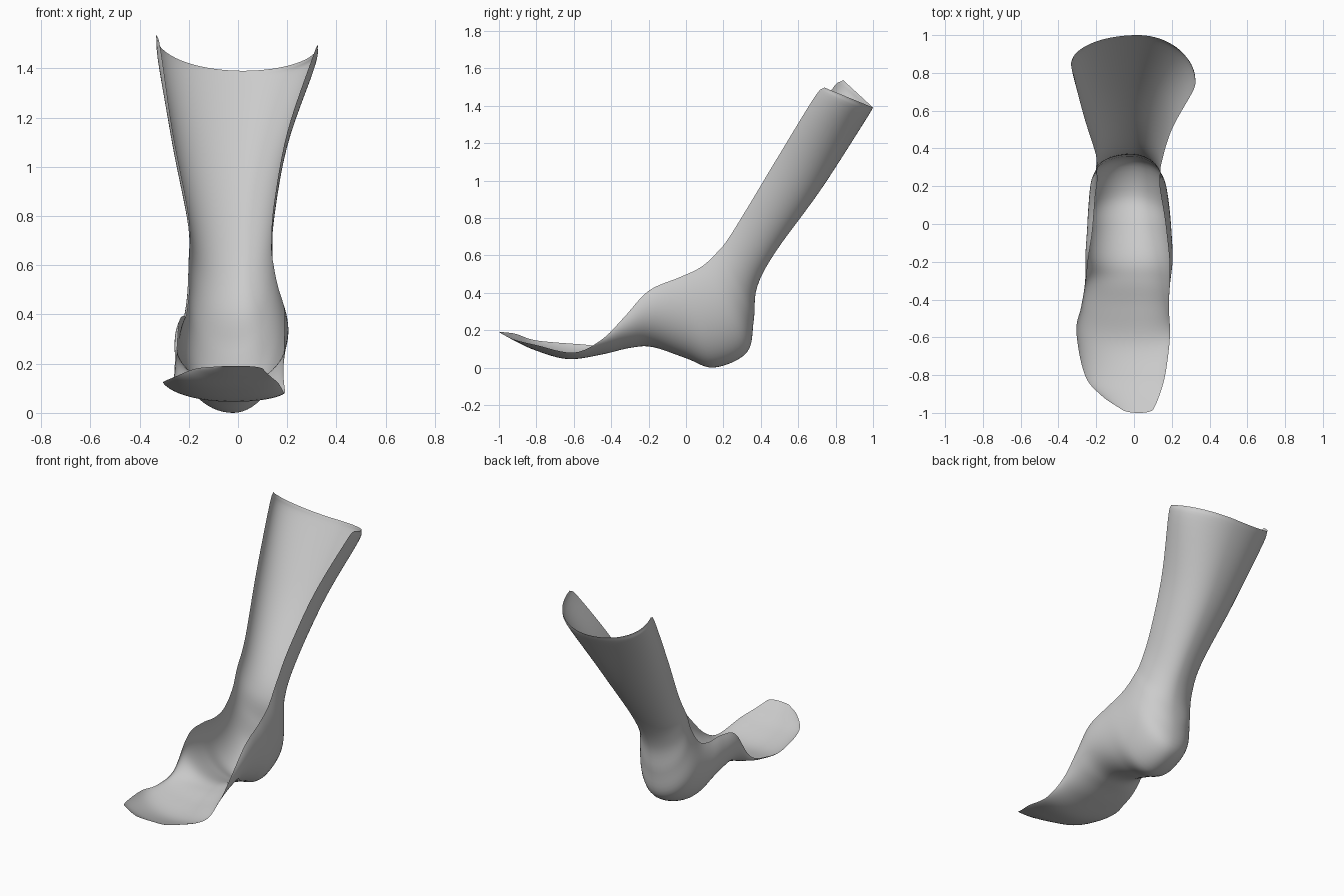
import bpy
import math
from mathutils import Vector

default_cube = bpy.data.objects.get("Cube")
if default_cube:
    bpy.data.objects.remove(default_cube, do_unlink=True)

STEPS_PER_SPAN = 6      # rows between two neighbouring stations
COLUMNS = 44            # faces across the shell

# Matching stations from toe tip, under the sole, round the heel, up the calf.
# The last spine value is how far each side wraps round, in degrees.
spine = [
    (.03, -1, .19, 70), (0, -.92, .145, 70), (-.02, -.8, .09, 70),
    (-.02, -.63, .045, 75), (-.02, -.45, .07, 85), (-.02, -.3, .105, 100),
    (-.02, -.18, .11, 112), (-.02, 0, .05, 118), (-.02, .15, 0, 120),
    (-.02, .325, .08, 118), (-.02, .362, .25, 112), (-.01, .38, .43, 105),
    (0, .48, .62, 100), (0, .72, .95, 100), (.02, .955, 1.315, 105),
    (.02, 1, 1.39, 92),
]
left_rim = [
    (.1, -.985, .18), (.13, -.92, .15), (.165, -.8, .12), (.19, -.6, .08),
    (.185, -.45, .15), (.187, -.33, .27), (.188, -.2, .41), (.172, -.04, .48),
    (.16, .05, .52), (.15, .11, .56), (.14, .17, .62), (.135, .22, .68),
    (.145, .32, .84), (.2, .5, 1.14), (.305, .69, 1.45), (.325, .74, 1.497),
]
right_rim = [
    (-.06, -.985, .19), (-.17, -.91, .18), (-.26, -.8, .145), (-.305, -.57, .125),
    (-.28, -.44, .12), (-.255, -.3, .17), (-.24, -.17, .36), (-.222, -.05, .395),
    (-.212, .06, .39), (-.205, .15, .42), (-.195, .22, .52), (-.195, .27, .64),
    (-.2, .36, .8), (-.265, .57, 1.14), (-.315, .775, 1.48), (-.333, .84, 1.537),
]


def smooth_path(points):
    """Catmull-Rom curve through the points."""
    pts = [Vector(p) for p in points]
    pts = [pts[0] * 2 - pts[1]] + pts + [pts[-1] * 2 - pts[-2]]
    path = []
    for a, b, c, d in zip(pts, pts[1:], pts[2:], pts[3:]):
        for step in range(STEPS_PER_SPAN):
            t = step / STEPS_PER_SPAN
            path.append(b + (c - a) * (t / 2)
                        + (a * 2 - b * 5 + c * 4 - d) * (t * t / 2)
                        + (b * 3 - a - c * 3 + d) * (t ** 3 / 2))
    path.append(pts[-2])
    return path


def cross_section(station, left, right):
    """Two elliptic arcs joined at the spine, running from rim to rim."""
    middle = station.xyz
    wrap = math.radians(station.w)
    row = []
    for column in range(COLUMNS + 1):
        angle = (column / COLUMNS * 2 - 1) * wrap
        offset = (left if angle > 0 else right) - middle
        across = abs(math.sin(angle)) / math.sin(wrap)
        rise = (1 - math.cos(angle)) / (1 - math.cos(wrap))
        row.append(middle + Vector((offset.x * across, offset.y * rise, offset.z * rise)))
    return row


def make_material(name, colour):
    material = bpy.data.materials.new(name)
    material.use_nodes = True
    material.diffuse_color = colour
    material.node_tree.nodes["Principled BSDF"].inputs["Base Color"].default_value = colour
    return material


# One thin open shell: sole plate, heel cup, side wings and calf cuff
rows = [cross_section(*stations) for stations in
        zip(smooth_path(spine), smooth_path(left_rim), smooth_path(right_rim))]
verts = [point for row in rows for point in row]
width = COLUMNS + 1
faces = []
for i in range(len(rows) - 1):
    for j in range(COLUMNS):
        corner = i * width + j
        faces.append((corner, corner + width, corner + width + 1, corner + 1))

mesh = bpy.data.meshes.new("foot_brace_shell")
mesh.from_pydata(verts, [], faces)
mesh.materials.append(make_material("light_grey_plastic", (.6, .6, .6, 1)))
shell = bpy.data.objects.new("foot_brace_shell", mesh)
bpy.context.collection.objects.link(shell)

# Soft shading over the whole shell
bpy.ops.object.select_all(action="DESELECT")
shell.select_set(True)
bpy.context.view_layer.objects.active = shell
bpy.ops.object.shade_smooth()
